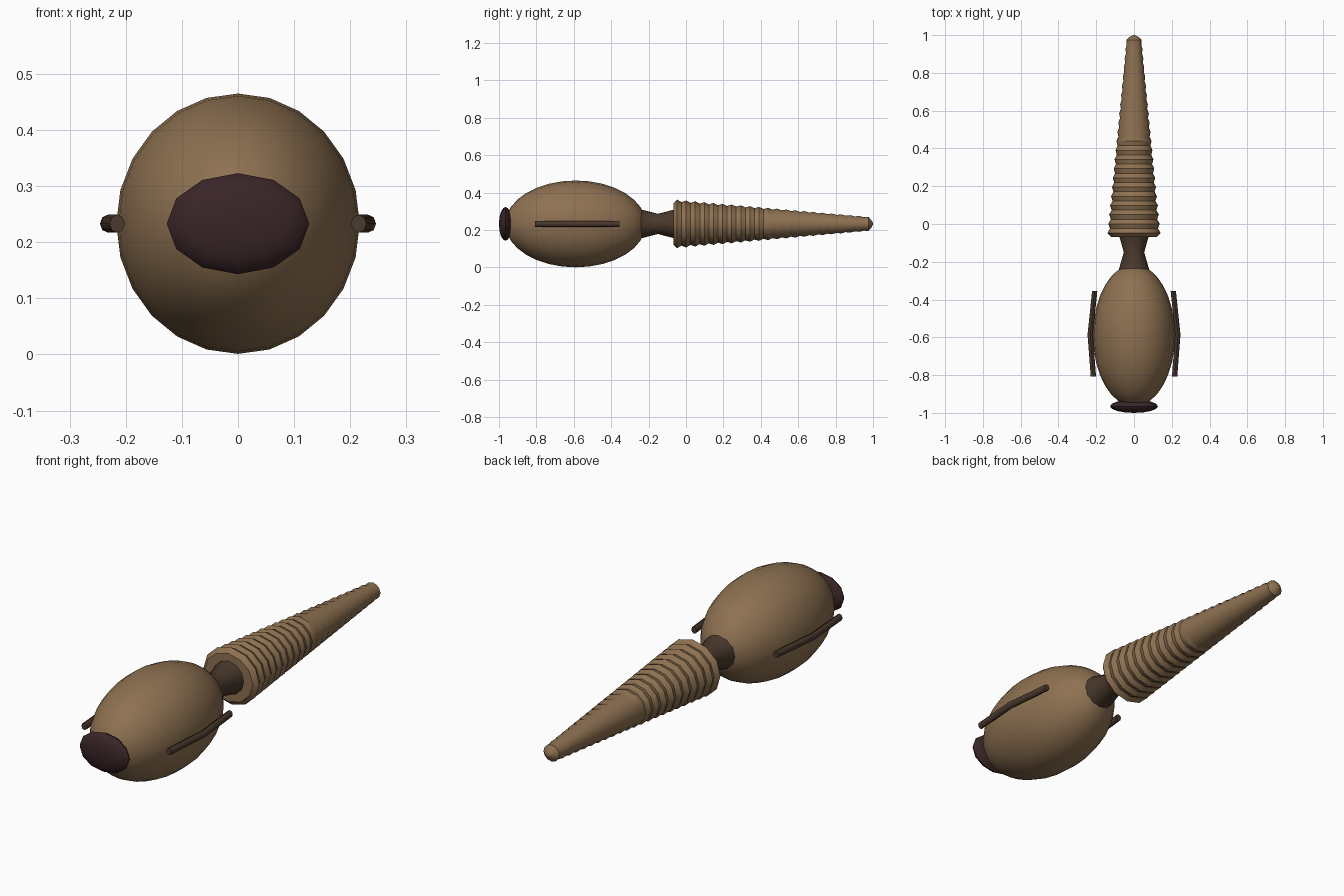
import bpy, bmesh, math

if "Cube" in bpy.data.objects:
    bpy.data.objects.remove(bpy.data.objects["Cube"])

AXIS_Z = 0.233


def material(name, rgb):
    mat = bpy.data.materials.new(name)
    mat.use_nodes = True
    color = (*rgb, 1)
    mat.diffuse_color = color
    mat.node_tree.nodes["Principled BSDF"].inputs["Base Color"].default_value = color
    return mat


tan = material("tan brown", (0.27, 0.165, 0.083))
dark = material("dark brown", (0.068, 0.041, 0.026))
plum = material("dark plum", (0.041, 0.018, 0.02))


def loft(name, rings, sides, mat, angle):
    """Skin elliptical rings (x, y, half width, half height) along y; ends are capped."""
    bm = bmesh.new()
    loops = []
    for x, y, rx, rz in rings:
        turns = [2 * math.pi * i / sides for i in range(sides)]
        loops.append([bm.verts.new((x + rx * math.cos(t), y, AXIS_Z + rz * math.sin(t)))
                      for t in turns])
    for a, b in zip(loops, loops[1:]):
        for i in range(sides):
            j = (i + 1) % sides
            bm.faces.new((a[i], a[j], b[j], b[i]))
    bm.faces.new(loops[0])
    bm.faces.new(loops[-1])
    bmesh.ops.remove_doubles(bm, verts=bm.verts, dist=0.0001)
    bmesh.ops.recalc_face_normals(bm, faces=bm.faces)
    mesh = bpy.data.meshes.new(name)
    bm.to_mesh(mesh)
    bm.free()
    mesh.materials.append(mat)
    obj = bpy.data.objects.new(name, mesh)
    bpy.context.collection.objects.link(obj)
    bpy.ops.object.select_all(action="DESELECT")
    obj.select_set(True)
    bpy.context.view_layer.objects.active = obj
    bpy.ops.object.shade_smooth_by_angle(angle=math.radians(angle))
    return obj


def ellipsoid(name, y, rx, ry, rz, sides, steps, mat):
    rings = []
    for i in range(steps + 1):
        t = math.pi * i / steps
        # tiny polar rings keep the end caps valid
        s = max(math.sin(t), 0.002)
        rings.append((0, y - ry * math.cos(t), rx * s, rz * s))
    return loft(name, rings, sides, mat, 50)


# Egg-shaped body and flattened muzzle disc
ellipsoid("body", -0.59, 0.217, 0.376, 0.232, 24, 16, tan)
ellipsoid("muzzle", -0.965, 0.127, 0.035, 0.09, 12, 8, plum)

# Waisted neck
loft("neck", [(0, -0.24, 0.08, 0.077), (0, -0.15, 0.054, 0.054),
              (0, -0.05, 0.082, 0.08)], 12, dark, 35)

# Ribbed tapering tail
SEGMENTS = 22
START, END = -0.048, 0.975
pitch = (END - START) / (SEGMENTS - 1)
tail = [(0, -0.068, 0.122, 0.11)]
for i in range(SEGMENTS):
    f = i / (SEGMENTS - 1)
    rx, rz = 0.141 - 0.101 * f, 0.13 - 0.092 * f
    y = START + pitch * i
    tail.append((0, y, rx, rz))
    if i < SEGMENTS - 1:
        dip = 0.014 - 0.008 * f
        tail.append((0, y + pitch / 2, rx - dip, rz - dip))
tail += [(0, 0.99, 0.024, 0.022), (0, 1.0, 0.004, 0.004)]
loft("tail", tail, 12, tan, 35)

# Bent rods along both flanks
for side, label in ((1, "left"), (-1, "right")):
    path = [(0.215, -0.807), (0.232, -0.585), (0.208, -0.355)]
    loft(label + "_side_rod", [(side * x, y, 0.014, 0.016) for x, y in path], 8, dark, 50)
